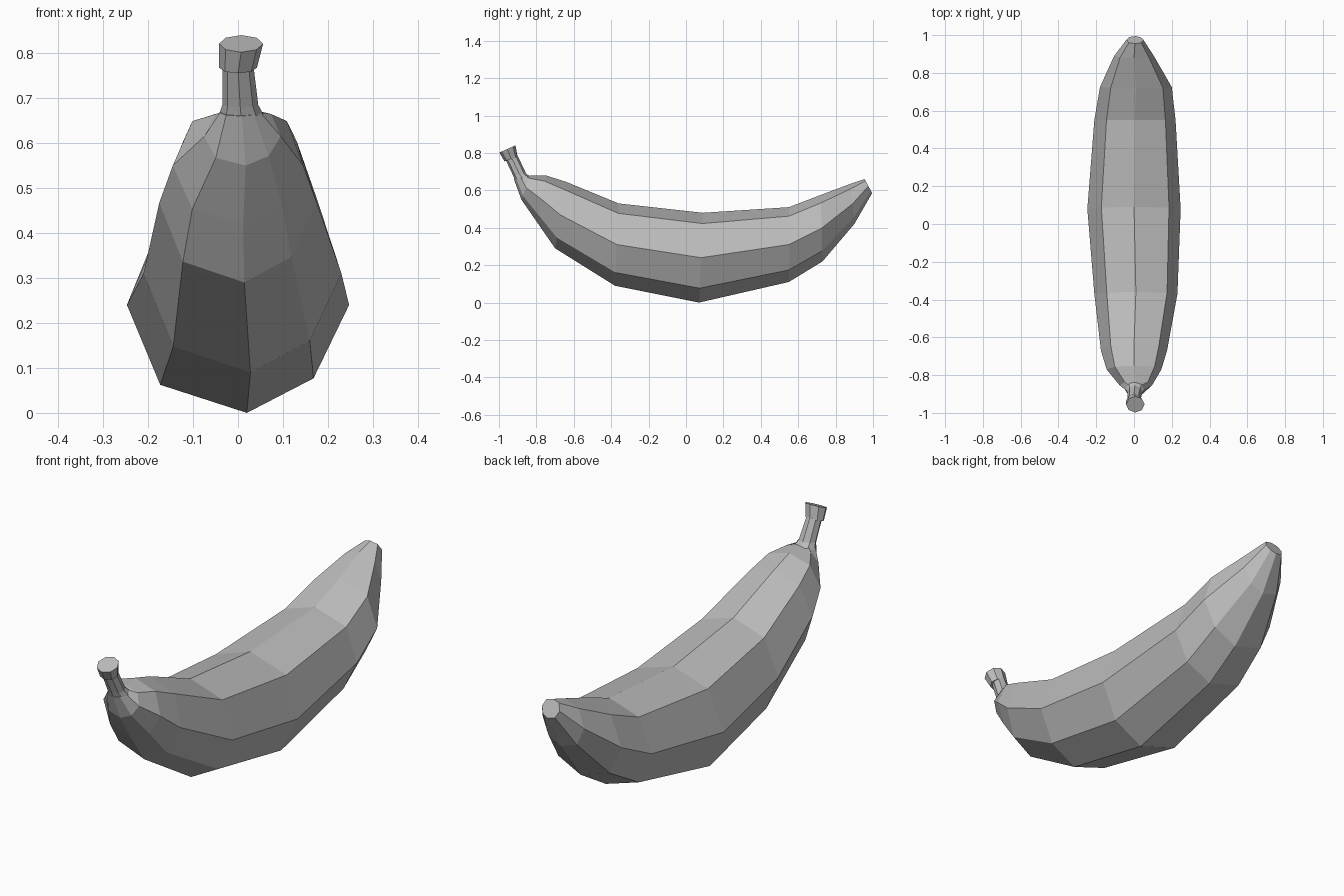
import bpy
import bmesh
from mathutils import Vector

cube = bpy.data.objects.get("Cube")
if cube:
    bpy.data.objects.remove(cube, do_unlink=True)


def make_material(name, colour):
    material = bpy.data.materials.new(name)
    material.use_nodes = True
    material.diffuse_color = colour
    material.node_tree.nodes["Principled BSDF"].inputs["Base Color"].default_value = colour
    return material


peel_grey = make_material("peel grey", (0.5, 0.5, 0.5, 1))

# Eight-sided cross-section: sideways share of the half width, share of the height
SECTION = [(0.08, 0), (0.68, 0.16), (1, 0.5), (0.75, 0.88),
           (0, 1), (-0.7, 0.88), (-1, 0.5), (-0.7, 0.13)]
ROUND = [(0, 0), (0.7, 0.15), (1, 0.5), (0.7, 0.85),
         (0, 1), (-0.7, 0.85), (-1, 0.5), (-0.7, 0.15)]


def loft(name, rings, section, material):
    """Skin a closed tube through rings given as outer (y, z), inner (y, z), half width, centre x."""
    bm = bmesh.new()
    loops = []
    for outer, inner, half_width, centre in rings:
        low, high = Vector((centre, *outer)), Vector((centre, *inner))
        loops.append([bm.verts.new(low.lerp(high, share) + Vector((side * half_width, 0, 0)))
                      for side, share in section])
    count = len(section)
    for first, second in zip(loops, loops[1:]):
        for i in range(count):
            j = (i + 1) % count
            bm.faces.new((first[i], first[j], second[j], second[i]))
    bm.faces.new(loops[0])
    bm.faces.new(reversed(loops[-1]))
    bmesh.ops.recalc_face_normals(bm, faces=bm.faces)
    mesh = bpy.data.meshes.new(name)
    bm.to_mesh(mesh)
    bm.free()
    mesh.materials.append(material)
    obj = bpy.data.objects.new(name, mesh)
    bpy.context.collection.objects.link(obj)
    return obj


# Curved fruit, from the stem end to the blunt tip
fruit_rings = [
    ((-0.92, 0.66), (-0.845, 0.675), 0.045, 0.005),
    ((-0.88, 0.55), (-0.83, 0.68), 0.085, 0.01),
    ((-0.79, 0.42), (-0.75, 0.68), 0.145, 0),
    ((-0.7, 0.29), (-0.64, 0.645), 0.175, 0),
    ((-0.38, 0.09), (-0.36, 0.53), 0.22, 0.01),
    ((0.07, 0), (0.09, 0.48), 0.247, 0),
    ((0.55, 0.11), (0.55, 0.51), 0.215, 0.005),
    ((0.73, 0.22), (0.72, 0.575), 0.19, 0.01),
    ((0.9, 0.42), (0.88, 0.635), 0.105, 0),
    ((0.995, 0.585), (0.955, 0.66), 0.045, 0.005),
]
loft("fruit", fruit_rings, SECTION, peel_grey)

# Thin stem rising out of the fruit
stem_rings = [
    ((-0.9, 0.62), (-0.81, 0.655), 0.06, 0.01),
    ((-0.925, 0.68), (-0.855, 0.69), 0.04, 0.005),
    ((-0.965, 0.765), (-0.9, 0.785), 0.034, 0),
]
loft("stem", stem_rings, ROUND, peel_grey)

# Flared cut end of the stem
cap_rings = [
    ((-0.97, 0.755), (-0.9, 0.78), 0.042, 0),
    ((-0.998, 0.802), (-0.912, 0.84), 0.049, 0.007),
]
loft("stem_cap", cap_rings, ROUND, peel_grey)
